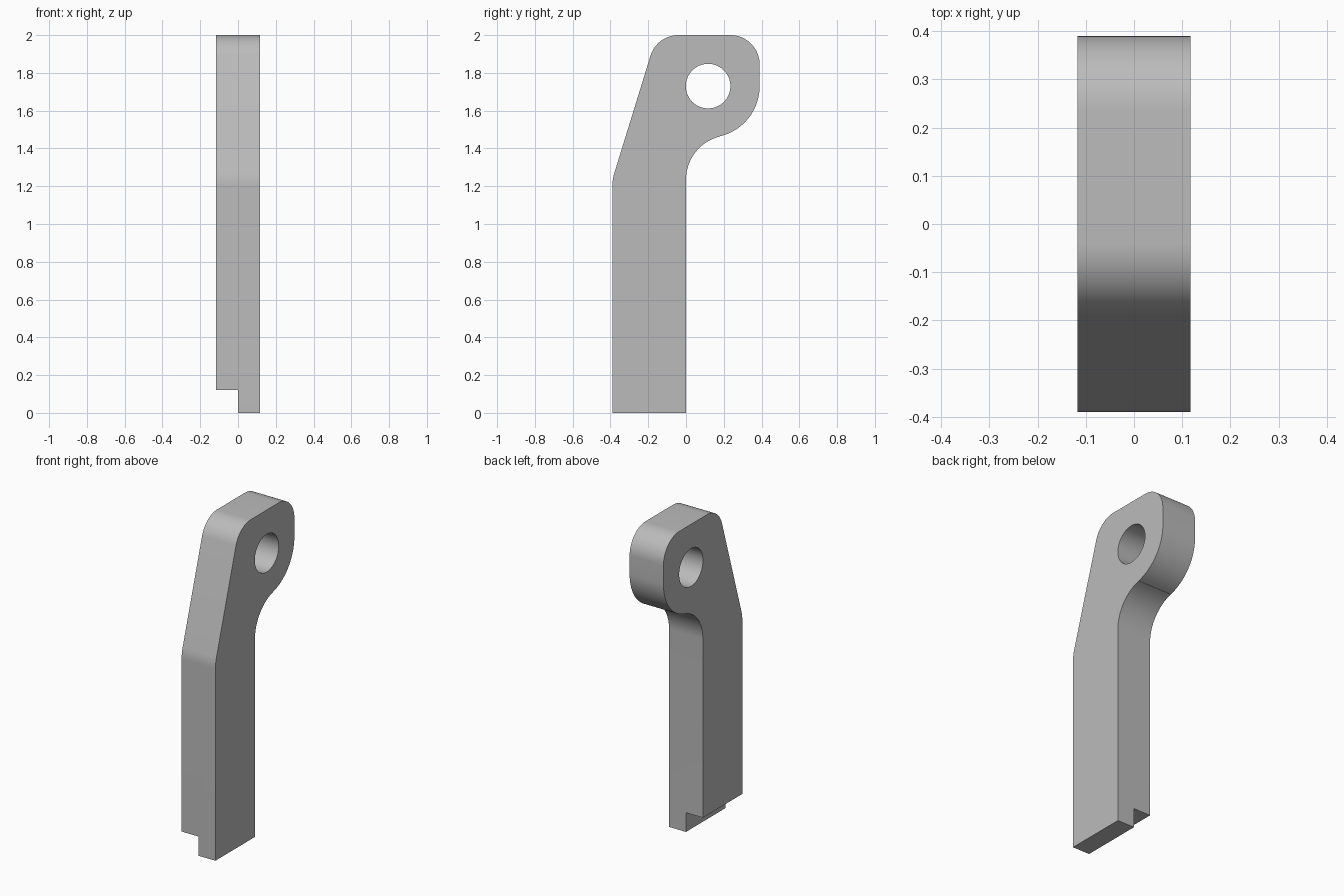
import bpy, bmesh
from math import cos, sin, pi, radians

cube = bpy.data.objects.get("Cube")
if cube:
    bpy.data.objects.remove(cube, do_unlink=True)

HALF = 0.117          # half thickness along x
EYE = (0.117, 1.73)   # centre of the pin hole, in y and z

metal = bpy.data.materials.new("plain grey")
metal.use_nodes = True
grey = (0.5, 0.5, 0.5, 1)
metal.diffuse_color = grey
metal.node_tree.nodes["Principled BSDF"].inputs["Base Color"].default_value = grey


def arc(centre, radius, start, end, steps):
    """Points of an arc in the y-z plane, angles in degrees."""
    angles = [radians(start + (end - start) * i / steps) for i in range(steps + 1)]
    return [(centre[0] + radius * cos(a), centre[1] + radius * sin(a)) for a in angles]


def prism(name, outline, x0, x1):
    """Extrude a y-z outline along x."""
    bm = bmesh.new()
    face = bm.faces.new([bm.verts.new((x0, y, z)) for y, z in outline])
    grown = bmesh.ops.extrude_face_region(bm, geom=[face])["geom"]
    bmesh.ops.translate(bm, vec=(x1 - x0, 0, 0),
                        verts=[v for v in grown if isinstance(v, bmesh.types.BMVert)])
    bmesh.ops.recalc_face_normals(bm, faces=bm.faces)
    mesh = bpy.data.meshes.new(name)
    bm.to_mesh(mesh)
    bm.free()
    mesh.materials.append(metal)
    obj = bpy.data.objects.new(name, mesh)
    bpy.context.collection.objects.link(obj)
    return obj


# Lever outline: straight shank, swept neck, rounded head
outline = [(-0.39, 0), (0, 0)]
outline += arc((0.235, 1.235), 0.235, 180, 103.5, 20)   # inner neck
outline += arc(EYE, 0.273, -76.5, 0, 20)                # under the eye
outline += arc((0.235, 1.845), 0.155, 0, 90, 16)        # back top corner
outline += arc((-0.04, 1.845), 0.155, 90, 163, 14)      # front top corner
outline += arc((-0.39 + 0.235, 1.2), 0.235, 163, 180, 5)  # front bend
lever = prism("lever_arm", outline, -HALF, HALF)

# Pin hole and foot notch
hole = prism("pin_hole_cutter", arc(EYE, 0.118, 0, 360 * 63 / 64, 63), -0.3, 0.3)
notch = prism("foot_notch_cutter", [(-0.6, -0.2), (0.3, -0.2), (0.3, 0.12), (-0.6, 0.12)], -0.3, 0)

bpy.ops.object.select_all(action="DESELECT")
lever.select_set(True)
bpy.context.view_layer.objects.active = lever
for cutter in (hole, notch):
    cutter.hide_render = True
    mod = lever.modifiers.new(cutter.name, "BOOLEAN")
    mod.operation = "DIFFERENCE"
    mod.solver = "EXACT"
    mod.object = cutter
    bpy.ops.object.modifier_apply(modifier=mod.name)
    bpy.data.objects.remove(cutter, do_unlink=True)

bpy.ops.object.shade_smooth_by_angle(angle=radians(30))
